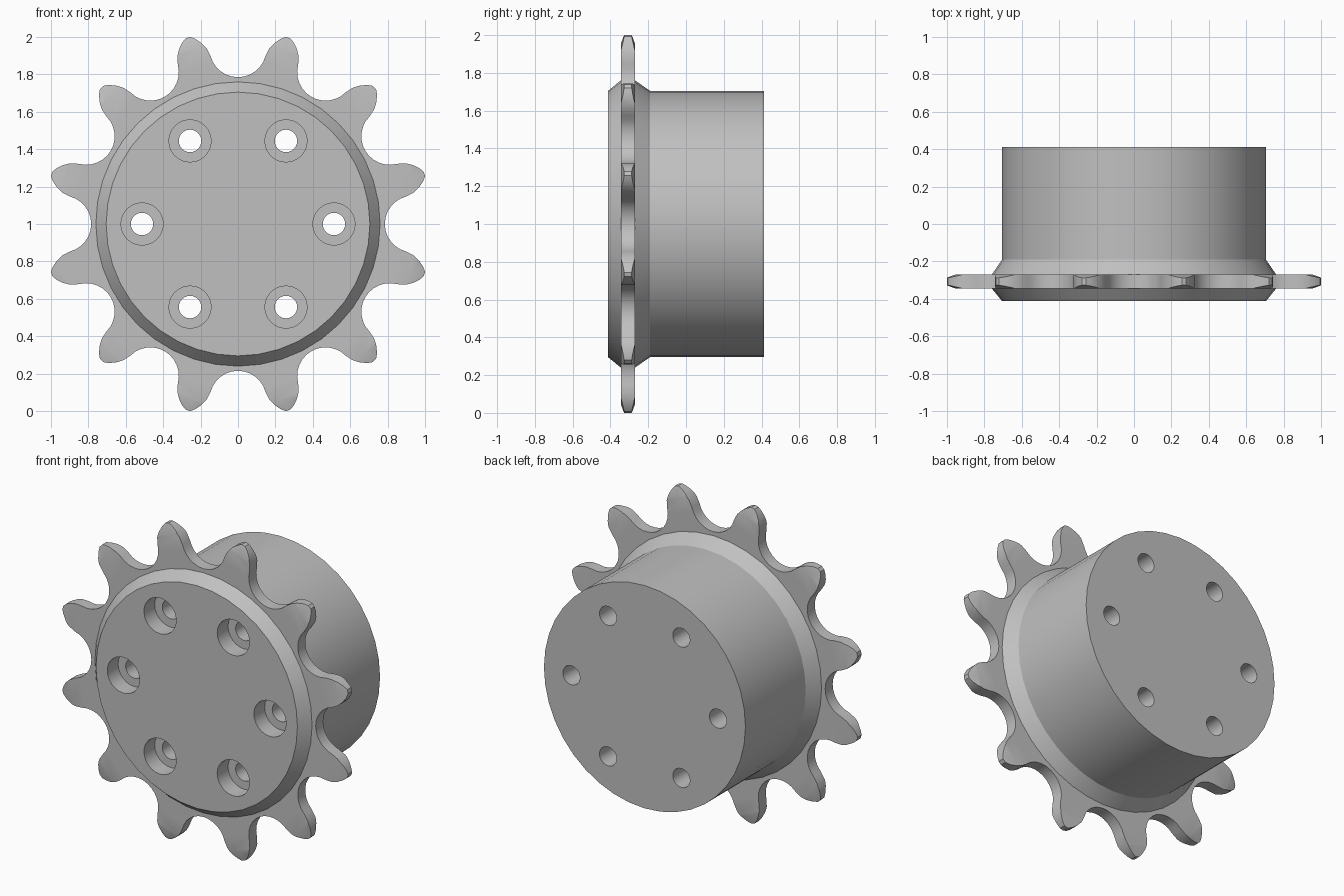
import bpy, bmesh
from math import sin, cos, radians, pi

if "Cube" in bpy.data.objects:
    bpy.data.objects.remove(bpy.data.objects["Cube"])

steel = bpy.data.materials.new("plain grey steel")
steel.use_nodes = True
grey = (0.53, 0.53, 0.53, 1)
steel.diffuse_color = grey
steel.node_tree.nodes["Principled BSDF"].inputs["Base Color"].default_value = grey

TEETH = 12
PLATE_FRONT, PLATE_BACK = -0.345, -0.27
PLATE_MID = (PLATE_FRONT + PLATE_BACK) / 2


def make_object(name, bm):
    bmesh.ops.recalc_face_normals(bm, faces=bm.faces)
    mesh = bpy.data.meshes.new(name)
    bm.to_mesh(mesh)
    bm.free()
    mesh.materials.append(steel)
    obj = bpy.data.objects.new(name, mesh)
    bpy.context.collection.objects.link(obj)
    return obj


def lathe(name, profile, sides, x=0, z=1):
    """Solid of revolution about the y axis; profile holds (radius, y)."""
    bm = bmesh.new()
    rings = []
    for r, y in profile:
        rings.append([bm.verts.new((x + r * cos(2 * pi * i / sides), y,
                                    z + r * sin(2 * pi * i / sides)))
                      for i in range(sides)])
    for a, b in zip(rings, rings[1:]):
        for i in range(sides):
            j = (i + 1) % sides
            bm.faces.new((a[i], a[j], b[j], b[i]))
    bm.faces.new(rings[0])
    bm.faces.new(rings[-1])
    return make_object(name, bm)


def boolean(target, tool, operation):
    mod = target.modifiers.new(operation.lower(), 'BOOLEAN')
    mod.operation = operation
    mod.solver = 'EXACT'
    mod.object = tool
    bpy.context.view_layer.objects.active = target
    bpy.ops.object.modifier_apply(modifier=mod.name)
    bpy.data.objects.remove(tool)


# Toothed outline: a round roller seat, then a curved flank up each tooth
outline = []
flank = [(0.95, 0.081), (0.985, 0.062), (1.015, 0.036), (1.032, 0.012)]
for k in range(TEETH):
    gap = 2 * pi * k / TEETH
    tooth = gap + pi / TEETH
    pts = []
    for i in range(13):
        a = radians(-75 + 12.5 * i)
        pts.append((gap, 0.937 - 0.152 * cos(a), 0.152 * sin(a)))
    pts += [(tooth, u, -v) for u, v in flank]
    pts += [(tooth, u, v) for u, v in reversed(flank)]
    for ang, u, v in pts:
        outline.append((u * cos(ang) - v * sin(ang), u * sin(ang) + v * cos(ang)))

bm = bmesh.new()
front = bm.faces.new([bm.verts.new((x, PLATE_FRONT, 1 + z)) for x, z in outline])
extruded = bmesh.ops.extrude_face_region(bm, geom=[front])["geom"]
for v in extruded:
    if isinstance(v, bmesh.types.BMVert):
        v.co.y = PLATE_BACK
sprocket = make_object("sprocket", bm)

# Conical bevel on both sides of the tooth tips
bevel = [(0.97, PLATE_MID - 0.0378), (1.045, PLATE_MID - 0.016),
         (1.045, PLATE_MID + 0.016), (0.97, PLATE_MID + 0.0378)]
boolean(sprocket, lathe("tip_bevel_cutter", bevel, 96), 'INTERSECT')

# Hub drum with a chamfered collar around the toothed plate
hub = [(0.705, -0.413), (0.76, PLATE_FRONT), (0.76, PLATE_BACK),
       (0.705, -0.19), (0.705, 0.413)]
boolean(sprocket, lathe("hub", hub, 40), 'UNION')

# Six counterbored bolt holes
bolt = [(0.113, -0.5), (0.113, -0.305), (0.06, -0.305), (0.06, 0.5)]
for k in range(6):
    a = pi * k / 3
    cutter = lathe("bolt_hole_cutter", bolt, 24, 0.513 * cos(a), 1 + 0.513 * sin(a))
    boolean(sprocket, cutter, 'DIFFERENCE')

# Smooth curved walls, keep edges crisp
bpy.ops.object.select_all(action='DESELECT')
sprocket.select_set(True)
bpy.context.view_layer.objects.active = sprocket
bpy.ops.object.shade_smooth_by_angle(angle=radians(25))
